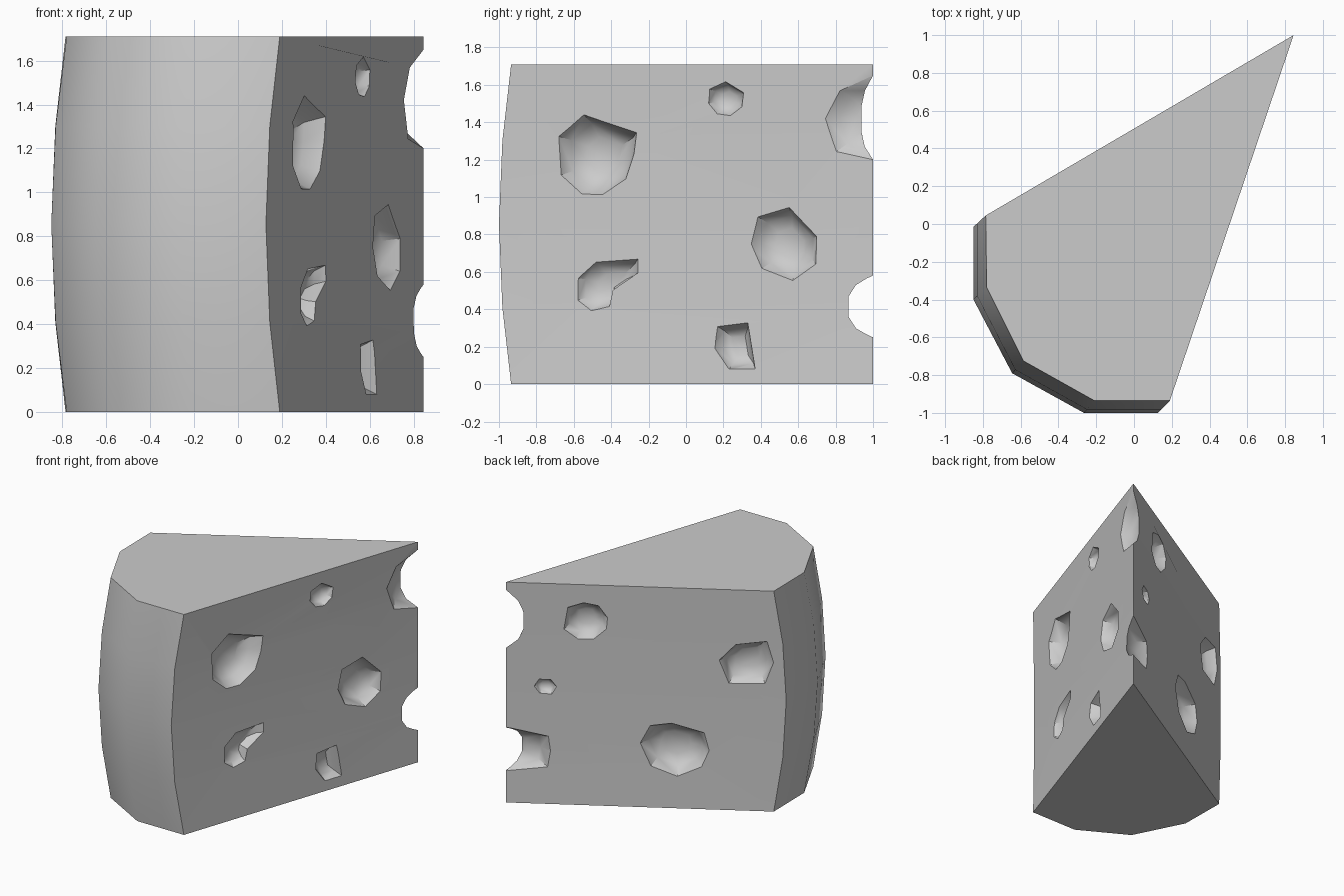
import bpy, bmesh, math
from mathutils import Vector

if "Cube" in bpy.data.objects:
    bpy.data.objects.remove(bpy.data.objects["Cube"])

H = 1.71
TIP = Vector((0.845, 1.0, 0))
RIGHT = Vector((0.19, -0.935, 0))
LEFT = Vector((-0.785, 0.045, 0))


def loft(bm, rings):
    """Closed skin through rings of points, capped at both ends."""
    vs = [[bm.verts.new(p) for p in r] for r in rings]
    n = len(vs[0])
    for a, b in zip(vs, vs[1:]):
        for i in range(n):
            j = (i + 1) % n
            bm.faces.new((a[i], a[j], b[j], b[i]))
    bm.faces.new(vs[0][::-1])
    bm.faces.new(vs[-1])


def make(name, bm):
    bmesh.ops.recalc_face_normals(bm, faces=bm.faces)
    me = bpy.data.meshes.new(name)
    bm.to_mesh(me)
    bm.free()
    ob = bpy.data.objects.new(name, me)
    bpy.context.collection.objects.link(ob)
    return ob


# Wedge body: outline at the ends blends to a fuller outline at mid height
end = [TIP, LEFT, (-0.78, -0.335), (-0.585, -0.725), (-0.21, -0.935), RIGHT]
mid = [TIP, (-0.85, -0.015), (-0.85, -0.40), (-0.645, -0.79), (-0.265, -1.0), (0.127, -1.0)]
bm = bmesh.new()
loft(bm, [[(e[0] + (m[0] - e[0]) * t, e[1] + (m[1] - e[1]) * t, z) for e, m in zip(end, mid)]
          for z, t in ((0, 0), (0.41, 0.72), (0.855, 1), (1.3, 0.72), (H, 0))])
cheese = make("cheese_wedge", bm)

# Hole outlines: (depth, rim points); right side in (y, z), left side in (x, z)
right_holes = [
    (0.15, [(-.70, 1.33), (-.555, 1.45), (-.26, 1.35), (-.275, 1.23), (-.32, 1.09),
            (-.45, 1.0), (-.57, 1.0), (-.69, 1.11)]),
    (0.07, [(.12, 1.58), (.21, 1.62), (.31, 1.56), (.30, 1.48), (.235, 1.43), (.16, 1.44), (.11, 1.5)]),
    (0.11, [(.375, .90), (.55, .95), (.70, .79), (.695, .64), (.57, .55), (.40, .615), (.34, .75)]),
    (0.09, [(-.60, .57), (-.495, .665), (-.25, .68), (-.25, .60), (-.395, .50),
            (-.415, .405), (-.52, .38), (-.60, .44)]),
    (0.08, [(.165, .31), (.33, .33), (.37, .08), (.23, .08), (.155, .19)]),
    (0.08, [(1.24, 1.66), (1.0, 1.65), (.82, 1.57), (.74, 1.42), (.80, 1.24), (1.0, 1.2), (1.24, 1.2)]),
]
left_holes = [
    (0.09, [(.469, 1.53), (.372, 1.57), (.281, 1.55), (.227, 1.46), (.233, 1.37),
            (.312, 1.285), (.409, 1.285), (.493, 1.36)]),
    (0.05, [(.675, .91), (.645, .965), (.572, .965), (.536, .91), (.566, .85), (.639, .855)]),
    (0.11, [(-.446, 1.156), (-.549, 1.285), (-.749, 1.32), (-.791, 1.15), (-.737, .975), (-.506, .97)]),
    (0.13, [(-.028, .635), (-.161, .66), (-.367, .592), (-.397, .452), (-.349, .32),
            (-.197, .24), (-.034, .316), (.033, .495)]),
    (0.09, [(1.1, .585), (.82, .58), (.584, .525), (.572, .41), (.59, .285), (.82, .25), (1.1, .25)]),
]

# Bowl-shaped cutters set into each cut face
bm = bmesh.new()
for holes, corner, axis in ((right_holes, RIGHT, 1), (left_holes, LEFT, 0)):
    run = TIP - corner
    inward = Vector((-run.y, run.x, 0)).normalized()
    if inward.dot(Vector((-0.2, -0.4, 0)) - corner) < 0:
        inward = -inward
    for depth, pts in holes:
        us, zs = [p[0] for p in pts], [p[1] for p in pts]
        cu, cz = (min(us) + max(us)) / 2, (min(zs) + max(zs)) / 2
        rings = []
        for d, s in ((-0.15, 1.03), (0, 1), (depth * 0.7, 0.75), (depth, 0.42)):
            ring = []
            for u, z in pts:
                u2, z2 = cu + (u - cu) * s, cz + (z - cz) * s
                p = corner + run * ((u2 - corner[axis]) / run[axis]) + inward * d
                ring.append((p.x, p.y, z2))
            rings.append(ring)
        loft(bm, rings)
cutter = make("hole_cutters", bm)
cutter.hide_render = True

# Cut the holes, then shade
bpy.context.view_layer.objects.active = cheese
cheese.select_set(True)
mod = cheese.modifiers.new("holes", 'BOOLEAN')
mod.operation = 'DIFFERENCE'
mod.solver = 'EXACT'
mod.object = cutter
bpy.ops.object.modifier_apply(modifier=mod.name)
bpy.data.objects.remove(cutter)
bpy.ops.object.shade_smooth_by_angle(angle=math.radians(38))
